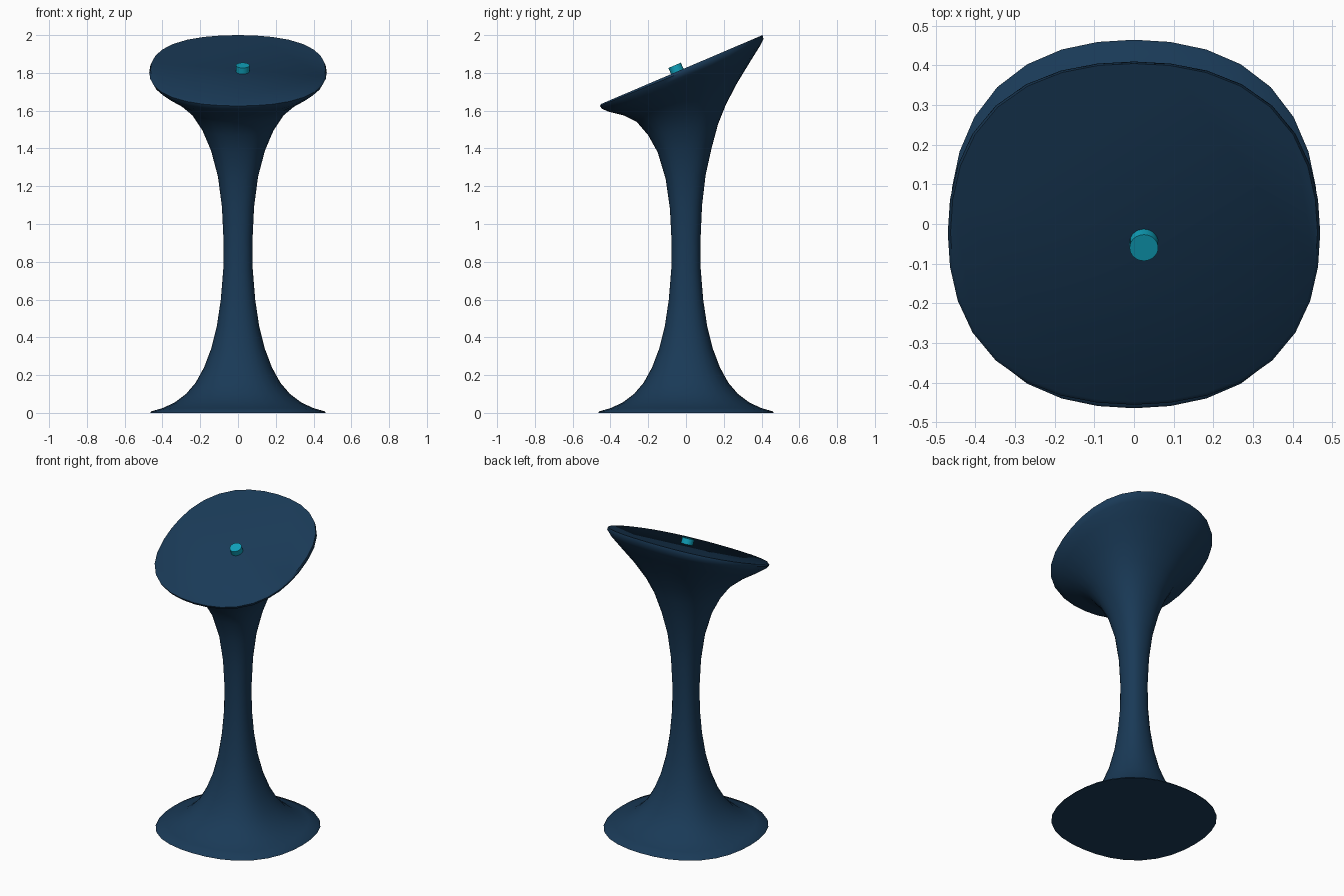
import bpy, bmesh, math
from mathutils import Vector

if "Cube" in bpy.data.objects:
    bpy.data.objects.remove(bpy.data.objects["Cube"])

SIDES = 32
TILT = math.radians(23.2)


def material(name, color):
    m = bpy.data.materials.new(name)
    m.diffuse_color = color
    m.use_nodes = True
    m.node_tree.nodes["Principled BSDF"].inputs["Base Color"].default_value = m.diffuse_color
    return m


def smooth(obj, angle):
    bpy.ops.object.select_all(action='DESELECT')
    obj.select_set(True)
    bpy.context.view_layer.objects.active = obj
    bpy.ops.object.shade_smooth_by_angle(angle=math.radians(angle))


navy = material("navy", (0.010, 0.042, 0.095, 1))
teal = material("teal", (0.005, 0.36, 0.50, 1))

# Level rings of the base and stem: (height, radius)
stem = [(0.0, 0.465), (0.008, 0.46), (0.025, 0.40), (0.055, 0.335),
        (0.10, 0.275), (0.16, 0.224), (0.24, 0.18), (0.34, 0.142),
        (0.46, 0.112), (0.60, 0.091), (0.76, 0.078), (0.92, 0.077)]
rings = [(-r, z, r, z, r) for z, r in stem]

# Tilting rings of the flared head: (front y, front z, back y, back z, half width)
rings += [(-.085, 1.08, .085, 1.10, .085), (-.108, 1.24, .104, 1.26, .106),
          (-.15, 1.38, .135, 1.40, .143), (-.20, 1.47, .17, 1.53, .19),
          (-.26, 1.54, .21, 1.63, .245), (-.33, 1.575, .27, 1.745, .32),
          (-.41, 1.595, .34, 1.86, .405), (-.445, 1.61, .39, 1.94, .455),
          (-.456, 1.625, .41, 1.98, .47), (-.448, 1.636, .405, 2.0, .463)]

# Pedestal: loft of softly squared rings with flat caps
bm = bmesh.new()
loops = []
for y0, z0, y1, z1, hx in rings:
    mid = Vector((0, (y0 + y1) / 2, (z0 + z1) / 2))
    half = Vector((0, (y1 - y0) / 2, (z1 - z0) / 2))
    loop = []
    for i in range(SIDES):
        a = 2 * math.pi * i / SIDES
        k = 1 + 0.05 * math.sin(2 * a) ** 2
        loop.append(bm.verts.new(
            mid + Vector((hx * k * math.cos(a), 0, 0)) + half * k * math.sin(a)))
    loops.append(loop)
for lo, hi in zip(loops, loops[1:]):
    for i in range(SIDES):
        j = (i + 1) % SIDES
        bm.faces.new((lo[i], lo[j], hi[j], hi[i]))
bm.faces.new(loops[0][::-1])
bm.faces.new(loops[-1])
bmesh.ops.recalc_face_normals(bm, faces=bm.faces)
mesh = bpy.data.meshes.new("pedestal")
bm.to_mesh(mesh)
bm.free()
pedestal = bpy.data.objects.new("pedestal", mesh)
bpy.context.collection.objects.link(pedestal)
mesh.materials.append(navy)
smooth(pedestal, 60)

# Push button on the sloping top
normal = Vector((0, -math.sin(TILT), math.cos(TILT)))
bpy.ops.mesh.primitive_cylinder_add(
    vertices=32, radius=0.036, depth=0.06,
    location=Vector((0.025, -0.06, 1.84)) - normal * 0.03, rotation=(TILT, 0, 0))
button = bpy.context.object
button.name = "button"
button.data.materials.append(teal)
smooth(button, 30)
